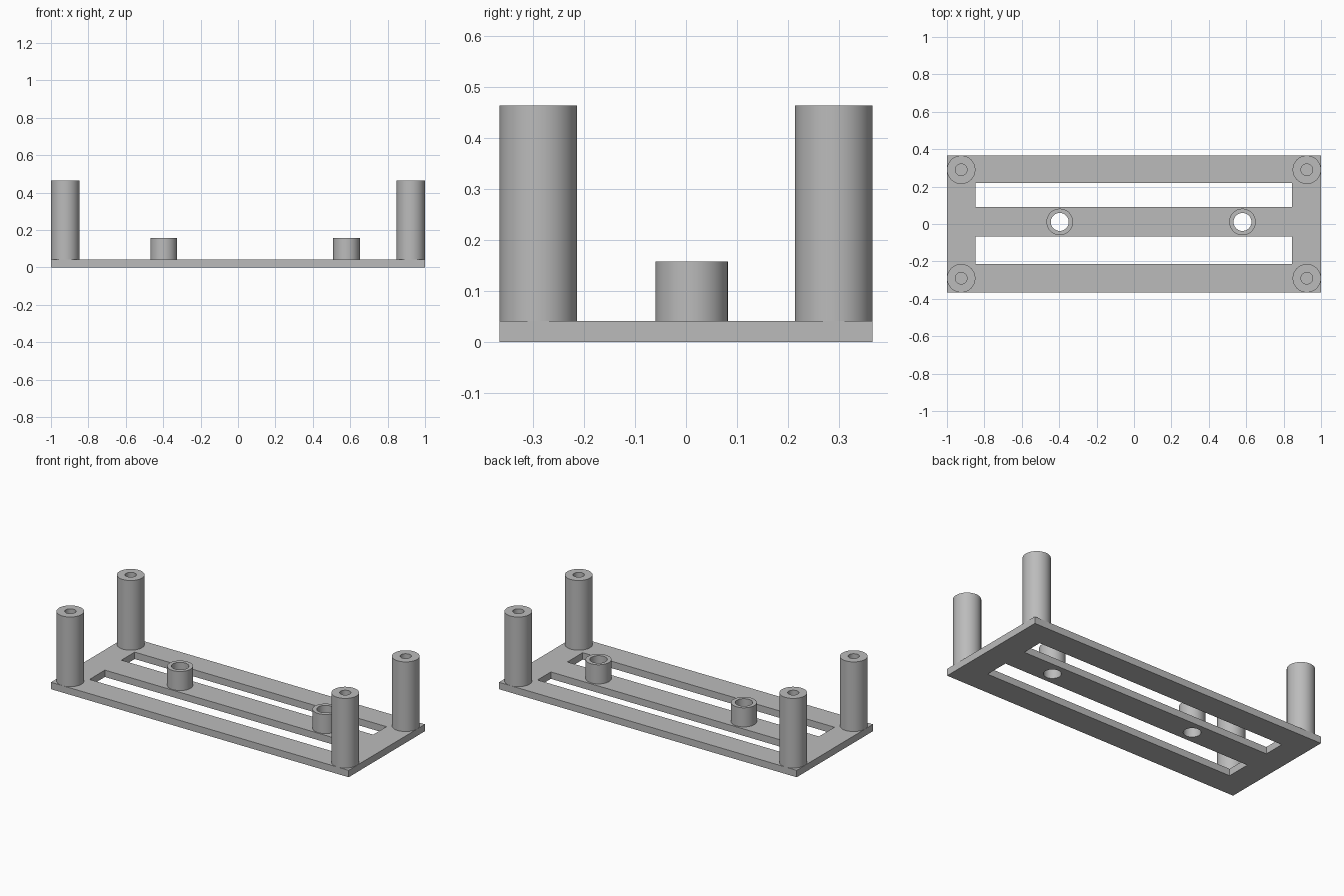
import bpy, bmesh, math

cube = bpy.data.objects.get("Cube")
if cube:
    bpy.data.objects.remove(cube, do_unlink=True)

SIDES = 64
HALF_X, HALF_Y, THICK = 1.0, 0.366, 0.042
POST_R, POST_HOLE, POST_TOP = 0.076, 0.031, 0.465
BOSS_R, BOSS_HOLE, BOSS_TOP = 0.071, 0.048, 0.158
BOSS_Y, BOSS_X = 0.011, {"right": -0.397, "left": 0.58}

grey = bpy.data.materials.new("plain_grey")
grey.use_nodes = True
colour = (0.5, 0.5, 0.5, 1)
grey.diffuse_color = colour
grey.node_tree.nodes["Principled BSDF"].inputs["Base Color"].default_value = colour


def make_object(name, bm):
    bmesh.ops.recalc_face_normals(bm, faces=bm.faces)
    mesh = bpy.data.meshes.new(name)
    bm.to_mesh(mesh)
    bm.free()
    mesh.materials.append(grey)
    obj = bpy.data.objects.new(name, mesh)
    bpy.context.collection.objects.link(obj)
    return obj


def activate(obj):
    bpy.ops.object.select_all(action="DESELECT")
    obj.select_set(True)
    bpy.context.view_layer.objects.active = obj


def box(name, x0, x1, y0, y1, z0, z1):
    bm = bmesh.new()
    bmesh.ops.create_cube(bm, size=1)
    for v in bm.verts:
        v.co = (x1 if v.co.x > 0 else x0, y1 if v.co.y > 0 else y0, z1 if v.co.z > 0 else z0)
    return make_object(name, bm)


def rod(name, x, y, radius, z0, z1):
    bm = bmesh.new()
    bmesh.ops.create_cone(bm, cap_ends=True, segments=SIDES, radius1=radius,
                          radius2=radius, depth=z1 - z0)
    bmesh.ops.translate(bm, verts=bm.verts, vec=(x, y, (z0 + z1) / 2))
    return make_object(name, bm)


def cut(target, cutter):
    cutter.hide_render = True
    mod = target.modifiers.new("cut", "BOOLEAN")
    mod.operation, mod.solver, mod.object = "DIFFERENCE", "EXACT", cutter
    activate(target)
    bpy.ops.object.modifier_apply(modifier=mod.name)
    bpy.data.objects.remove(cutter, do_unlink=True)


def sleeve(name, x, y, outer, inner, top):
    """Hollow cylinder standing on the plate."""
    bm = bmesh.new()
    profile = [(outer, THICK), (outer, top), (inner, top), (inner, THICK)]
    verts = [bm.verts.new((r, 0, z)) for r, z in profile]
    edges = [bm.edges.new(pair) for pair in zip(verts, verts[1:])]
    bmesh.ops.spin(bm, geom=verts + edges, cent=(0, 0, 0), axis=(0, 0, 1),
                   angle=math.tau, steps=SIDES, use_merge=True)
    bmesh.ops.remove_doubles(bm, verts=bm.verts, dist=0.0001)
    bmesh.ops.translate(bm, verts=bm.verts, vec=(x, y, 0))
    obj = make_object(name, bm)
    activate(obj)
    bpy.ops.object.shade_smooth_by_angle(angle=math.radians(30))


# Base plate with two long slots and two through holes
plate = box("base_plate", -HALF_X, HALF_X, -HALF_Y, HALF_Y, 0, THICK)
for y0, y1 in ((-0.214, -0.066), (0.092, 0.22)):
    cut(plate, box("slot_cutter", -0.848, 0.844, y0, y1, -0.1, 0.1))
for x in BOSS_X.values():
    cut(plate, rod("hole_cutter", x, BOSS_Y, BOSS_HOLE, -0.1, 0.1))
activate(plate)
bpy.ops.object.shade_smooth_by_angle(angle=math.radians(30))

# Tall corner posts with blind screw holes
for side, sx in (("right", -1), ("left", 1)):
    for end, sy in (("front", -1), ("back", 1)):
        sleeve(f"{end}_{side}_post", sx * (HALF_X - POST_R), sy * (HALF_Y - POST_R),
               POST_R, POST_HOLE, POST_TOP)

# Short bosses around the through holes
for side, x in BOSS_X.items():
    sleeve(f"{side}_boss", x, BOSS_Y, BOSS_R, BOSS_HOLE, BOSS_TOP)
